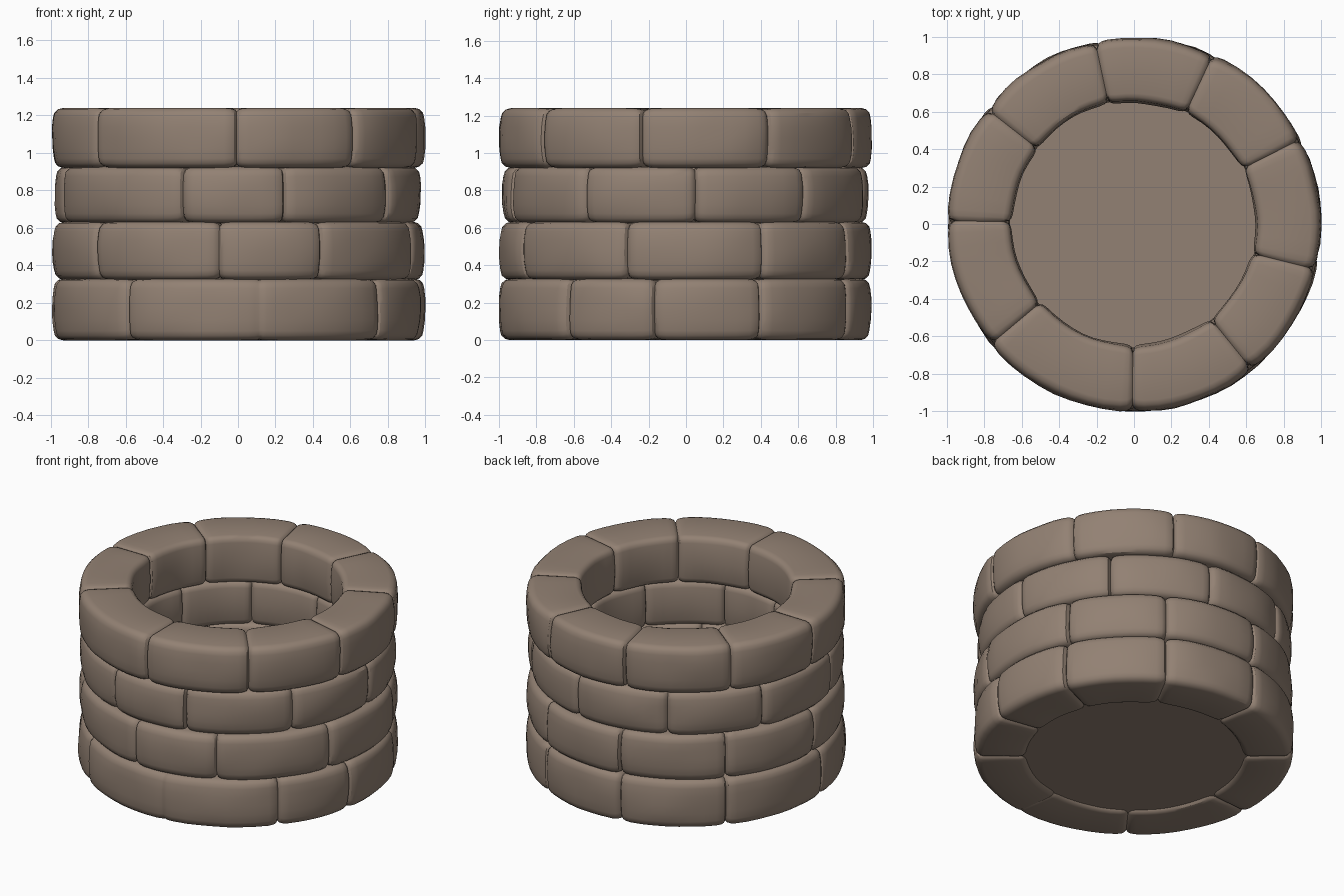
import bpy, bmesh, math, random
from mathutils import Vector, noise

if "Cube" in bpy.data.objects:
    bpy.data.objects.remove(bpy.data.objects["Cube"])

random.seed(4)

stone = bpy.data.materials.new("warm grey brown stone")
stone.diffuse_color = (0.29, 0.22, 0.172, 1)
stone.use_nodes = True
stone.node_tree.nodes["Principled BSDF"].inputs["Base Color"].default_value = stone.diffuse_color


def finish(name, bm, angle=32):
    bmesh.ops.recalc_face_normals(bm, faces=bm.faces)
    me = bpy.data.meshes.new(name)
    bm.to_mesh(me)
    bm.free()
    me.materials.append(stone)
    ob = bpy.data.objects.new(name, me)
    bpy.context.collection.objects.link(ob)
    bpy.context.view_layer.objects.active = ob
    ob.select_set(True)
    bpy.ops.object.shade_smooth_by_angle(angle=math.radians(angle))
    ob.select_set(False)


def section(r0, r1, z0, z1):
    """Rounded block cross-section with slightly bulging inner and outer faces."""
    zm, h = (z0 + z1) / 2, z1 - z0
    co, ci = 0.05, 0.04                     # outer / inner corner sizes
    pts = []

    def corner(cx, cz, c, start):
        for k in range(4):
            a = math.radians(start + 30 * k)
            pts.append((cx + c * math.cos(a), cz + c * math.sin(a)))

    b = 0.008
    corner(r1 - co - b, z0 + co, co, -90)
    pts.extend([(r1 - 0.001, zm - h * 0.18), (r1, zm), (r1 - 0.001, zm + h * 0.18)])
    corner(r1 - co - b, z1 - co, co, 0)
    pts.append(((r0 + r1) / 2, z1))
    corner(r0 + ci + b, z1 - ci, ci, 90)
    pts.append((r0, zm))
    corner(r0 + ci + b, z0 + ci, ci, 180)
    pts.append(((r0 + r1) / 2, z0))
    return pts


def course(name, r0, r1, z0, z1, joints):
    """One ring of stones; joints = list of (degrees, groove strength)."""
    joints = sorted((a % 360, s) for a, s in joints)
    stations = []                            # (angle, pinch, stone radius offset)
    for i, (a, s) in enumerate(joints):
        nxt, s2 = joints[(i + 1) % len(joints)]
        if nxt <= a:
            nxt += 360
        off = random.uniform(-0.008, 0.004)
        stations.append((a, 0.034 * s, off))
        for d, p in ((0.7, 0.016), (1.8, 0.007), (3.8, 0.002)):
            stations.append((a + d, p * s, off))
        n = max(3, round((nxt - a) / 6))
        for k in range(1, n):
            stations.append((a + 3.8 + (nxt - a - 7.6) * k / n, 0, off))
        for d, p in ((3.8, 0.002), (1.8, 0.007), (0.7, 0.016)):
            stations.append((nxt - d, p * s2, off))
    prof = section(r0, r1, z0, z1)
    rm, zm = (r0 + r1) / 2, (z0 + z1) / 2
    hw, hh = (r1 - r0) / 2, (z1 - z0) / 2
    bm = bmesh.new()
    rings = []
    for ang, pinch, off in stations:
        a = math.radians(ang)
        ring = []
        for r, z in prof:
            u, v = (r - rm) / hw, (z - zm) / hh
            q = Vector((r * math.cos(a), r * math.sin(a), z))
            chip = noise.noise(q * 4.5) * 0.010      # worn, hand-cut surface
            r2 = r - u * pinch + (off + chip) * u
            z2 = z - v * pinch * 0.6
            ring.append(bm.verts.new((r2 * math.cos(a), r2 * math.sin(a), z2)))
        rings.append(ring)
    m = len(prof)
    for i, ring in enumerate(rings):
        nx = rings[(i + 1) % len(rings)]
        for j in range(m):
            k = (j + 1) % m
            bm.faces.new((ring[j], nx[j], nx[k], ring[k]))
    finish(name, bm)


def full(*angles):
    return [(a, 1.0) for a in angles]


# Four stacked courses with staggered joints
course("bottom_course", 0.66, 1.0, 0.0, 0.328,
       full(-127, -40, -10, 24, 62, 100, 140, 185) + [(-83, 0.3)])
course("lower_middle_course", 0.66, 0.995, 0.322, 0.632,
       full(-141, -96, -63, -19, 25, 62, 100, 140, 180))
course("upper_middle_course", 0.66, 0.98, 0.626, 0.926,
       full(-165, -108, -75, -34, 3, 41, 80, 118, 155))
course("top_course", 0.645, 1.0, 0.92, 1.24,
       full(102, 65, 27, -14, -51, -90.5, -140, 179, 142))

# Thin floor disc closing the bottom of the ring
bm = bmesh.new()
bmesh.ops.create_cone(bm, cap_ends=True, segments=48, radius1=0.72, radius2=0.72, depth=0.02)
bmesh.ops.translate(bm, verts=bm.verts, vec=(0, 0, 0.03))
finish("floor_disc", bm)
